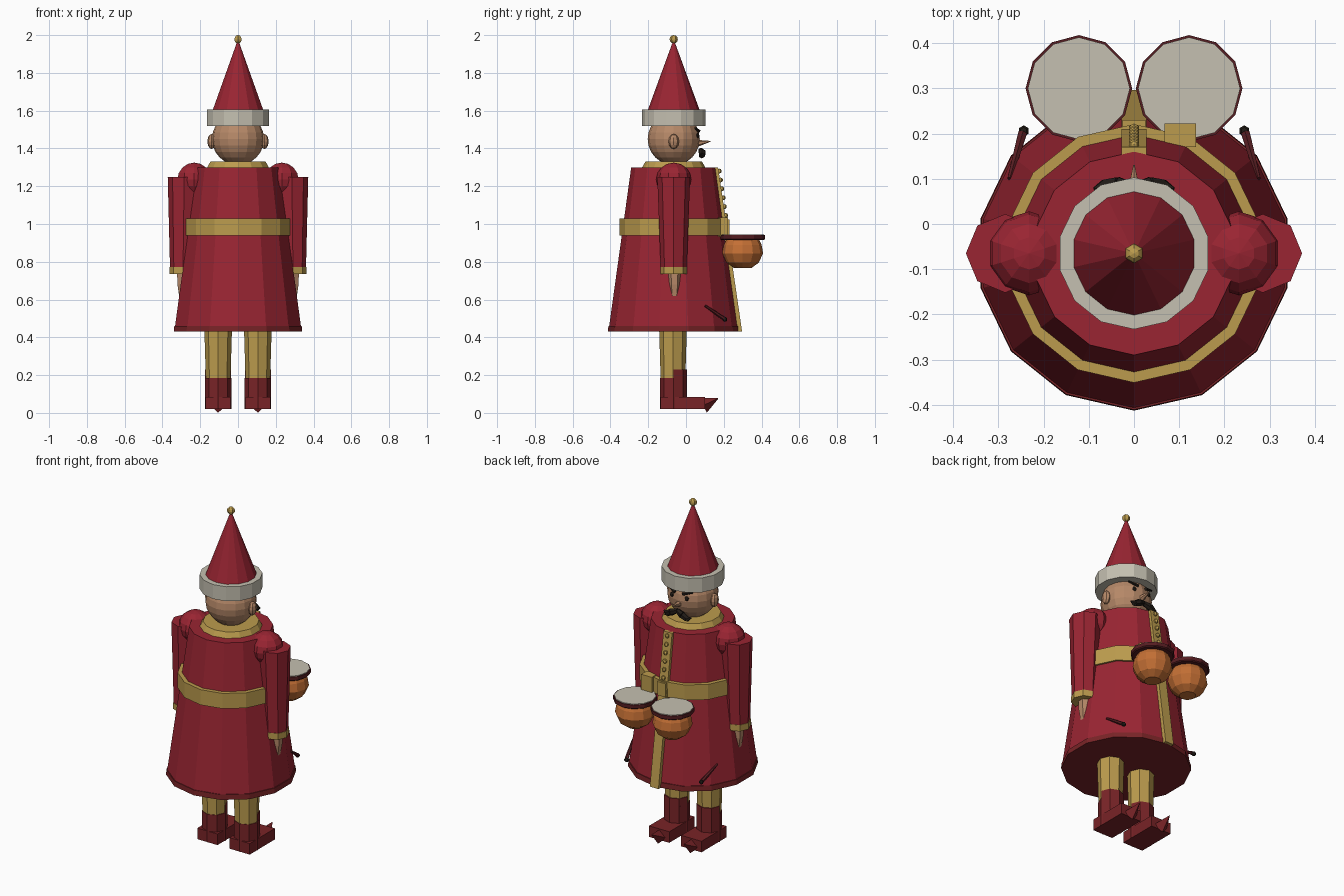
import bpy, bmesh, math
from mathutils import Vector, Matrix

cube = bpy.data.objects.get("Cube")
if cube:
    bpy.data.objects.remove(cube, do_unlink=True)


def material(name, rgb):
    m = bpy.data.materials.new(name)
    m.use_nodes = True
    m.diffuse_color = (*rgb, 1)
    for n in m.node_tree.nodes:
        if n.type == 'BSDF_PRINCIPLED':
            n.inputs["Base Color"].default_value = (*rgb, 1)
    return m


RED = material("coat_red", (.32, .018, .032))
DARK = material("boot_red", (.19, .017, .02))
MAROON = material("rim_maroon", (.09, .012, .015))
GOLD = material("gold", (.5, .33, .075))
WHITE = material("off_white", (.56, .53, .44))
SKIN = material("skin", (.47, .25, .14))
ORANGE = material("drum_orange", (.55, .16, .035))
BLACK = material("near_black", (.015, .011, .008))
AXIS = -.065  # the body stands slightly off centre in y


def finish(name, bm, mat):
    bmesh.ops.recalc_face_normals(bm, faces=bm.faces[:])
    me = bpy.data.meshes.new(name)
    bm.to_mesh(me)
    bm.free()
    me.materials.append(mat)
    ob = bpy.data.objects.new(name, me)
    bpy.context.collection.objects.link(ob)
    return ob


def loft(name, mat, sides, x, y, rings, front_only=False):
    """Stack polygon rings of (z, radius[, x shift]) and cap both ends."""
    bm = bmesh.new()
    loops = []
    for z, r, *shift in rings:
        dx = shift[0] if shift else 0
        loop = []
        for i in range(sides):
            a = math.pi / 2 + math.tau * i / sides
            py = r * math.sin(a)
            if front_only:
                py = max(py, 0)
            loop.append(bm.verts.new((x + dx + r * math.cos(a), y + py, z)))
        loops.append(loop)
    for lo, hi in zip(loops, loops[1:]):
        for i in range(sides):
            j = (i + 1) % sides
            bm.faces.new((lo[i], lo[j], hi[j], hi[i]))
    bm.faces.new(loops[0])
    bm.faces.new(loops[-1])
    return finish(name, bm, mat)


def ball(name, mat, centre, size, u=10, v=8):
    bm = bmesh.new()
    mtx = Matrix.Translation(centre) @ Matrix.Diagonal((*size, 1))
    bmesh.ops.create_uvsphere(bm, u_segments=u, v_segments=v, radius=1, matrix=mtx)
    return finish(name, bm, mat)


def rod(name, mat, a, b, r1, r2, sides=6):
    """Tapered bar from a to b."""
    a, b = Vector(a), Vector(b)
    d = b - a
    mtx = Matrix.Translation((a + b) / 2) @ d.to_track_quat('Z', 'Y').to_matrix().to_4x4()
    bm = bmesh.new()
    bmesh.ops.create_cone(bm, cap_ends=True, segments=sides, radius1=r1, radius2=r2,
                          depth=d.length, matrix=mtx)
    return finish(name, bm, mat)


def slab(name, mat, x0, x1, outline):
    """Extrude a (y, z) outline sideways."""
    bm = bmesh.new()
    face = bm.faces.new([bm.verts.new((x0, y, z)) for y, z in outline])
    new = bmesh.ops.extrude_face_region(bm, geom=[face])["geom"]
    bmesh.ops.translate(bm, vec=(x1 - x0, 0, 0),
                        verts=[g for g in new if isinstance(g, bmesh.types.BMVert)])
    return finish(name, bm, mat)


def block(name, mat, x, y, z):
    return slab(name, mat, *x, [(y[0], z[0]), (y[1], z[0]), (y[1], z[1]), (y[0], z[1])])


# Coat, belt and collar
loft("coat", RED, 14, 0, AXIS, [(.45, .343), (1.30, .225)])
loft("coat_hem", DARK, 14, 0, AXIS, [(.43, .348), (.46, .346)])
loft("belt", GOLD, 14, 0, AXIS, [(.94, .286), (1.03, .286)])
loft("collar", GOLD, 14, 0, AXIS, [(1.295, .17), (1.33, .15)])

# Front band with buttons and buckles
slab("front_band", GOLD, -.028, .028, [(.15, 1.30), (.17, 1.30), (.297, .43), (.27, .43)])
for i in range(6):
    z = 1.28 - .047 * i
    ball(f"button_{i + 1}", GOLD, (0, .173 + .146 * (1.30 - z), z), (.013, .013, .013), 6, 5)
block("buckle_plate", GOLD, (-.026, .026), (.18, .23), (.945, 1.025))
block("belt_loop", GOLD, (.068, .137), (.17, .222), (.935, 1.035))

# Head and hat
ball("head", SKIN, (0, AXIS, 1.45), (.138, .138, .138), 16, 12)
rod("nose", SKIN, (0, .045, 1.425), (0, .13, 1.438), .022, .002)
loft("hat_brim", WHITE, 14, 0, AXIS, [(1.52, .168), (1.605, .168)])
loft("hat_cone", RED, 14, 0, AXIS, [(1.59, .142), (1.967, .004)])
ball("hat_bobble", GOLD, (0, AXIS, 1.978), (.022, .022, .022), 6, 6)

for s, side in ((1, "left"), (-1, "right")):
    # Face
    ball(f"{side}_ear", SKIN, (s * .14, AXIS, 1.437), (.022, .028, .04), 8, 6)
    ball(f"{side}_eye", BLACK, (s * .048, .061, 1.468), (.013, .01, .013), 8, 6)
    rod(f"{side}_brow", BLACK, (s * .025, .068, 1.492), (s * .08, .05, 1.508), .009, .005)
    path = [(0, .078, 1.392, .013), (.035, .086, 1.378, .02),
            (.065, .084, 1.362, .016), (.088, .078, 1.372, .004)]
    for i, (p, q) in enumerate(zip(path, path[1:])):
        rod(f"{side}_moustache_{i + 1}", BLACK, (s * p[0], p[1], p[2]),
            (s * q[0], q[1], q[2]), p[3], q[3])

    # Arms
    ball(f"{side}_shoulder", RED, (s * .232, AXIS, 1.235), (.093, .093, .09), 10, 8)
    loft(f"{side}_sleeve", RED, 8, s * .285, AXIS, [(.77, .069, s * .006), (1.25, .087)])
    loft(f"{side}_cuff", GOLD, 8, s * .292, AXIS, [(.735, .071), (.772, .071)])
    loft(f"{side}_hand", SKIN, 6, s * .292, AXIS + .004, [(.615, .022), (.68, .033), (.74, .035)])

    # Legs and boots with pointed toes
    x = s * .105
    loft(f"{side}_leg", GOLD, 8, x, AXIS - .004, [(.17, .065), (.44, .073)])
    loft(f"{side}_boot", DARK, 8, x, AXIS - .002, [(.02, .07), (.185, .07)])
    loft(f"{side}_boot_tongue", DARK, 8, x, AXIS, [(.05, .069), (.23, .069)], True)
    block(f"{side}_foot", DARK, (x - .066, x + .066), (-.135, .1), (.02, .085))
    rod(f"{side}_toe", DARK, (x, .092, .04), (x, .17, .077), .043, .002, 4)

    # Drums
    dx = s * .122
    loft(f"{side}_drum_bowl", ORANGE, 12, dx, .3,
         [(.766, .045), (.795, .085), (.845, .108), (.89, .1), (.92, .085)])
    loft(f"{side}_drum_rim", MAROON, 12, dx, .3, [(.915, .112), (.92, .118), (.941, .118)])
    loft(f"{side}_drum_skin", WHITE, 12, dx, .3, [(.935, .113), (.945, .113)])

    # Drumsticks
    rod(f"{side}_stick", MAROON, (s * .275, .10, .568), (s * .247, .2, .5), .006, .011)
    ball(f"{side}_stick_tip", BLACK, (s * .244, .206, .495), (.013, .013, .013), 6, 5)
